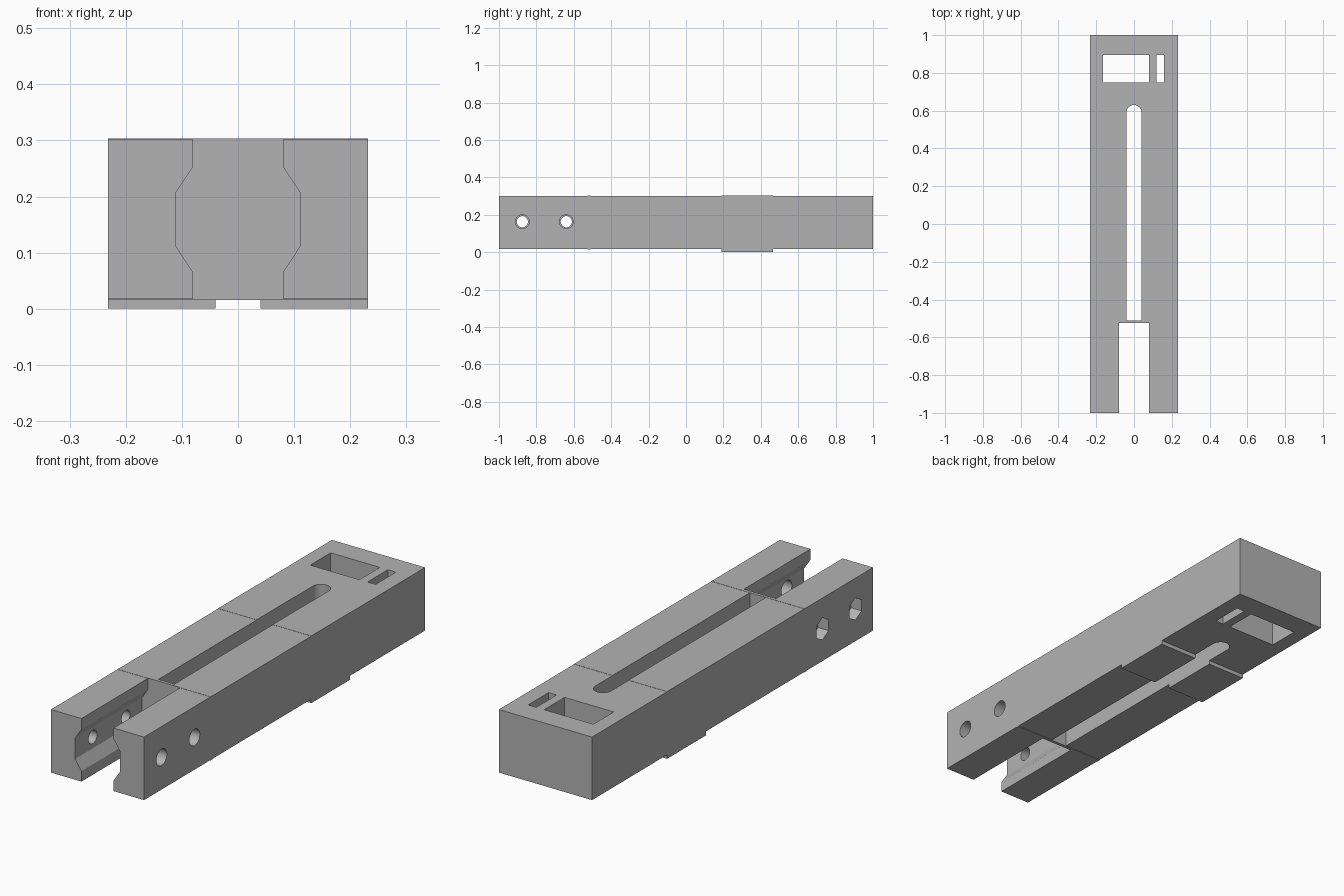
import bpy, bmesh, math
from mathutils import Vector

if "Cube" in bpy.data.objects:
    bpy.data.objects.remove(bpy.data.objects["Cube"])

W, Z0, Z1 = 0.232, 0.018, 0.302

grey = bpy.data.materials.new("plain_grey")
grey.diffuse_color = (0.45, 0.45, 0.45, 1)
grey.use_nodes = True
grey.node_tree.nodes["Principled BSDF"].inputs["Base Color"].default_value = grey.diffuse_color


def prism(name, points, direction):
    """Extrude a closed 3D outline along a direction."""
    bm = bmesh.new()
    face = bm.faces.new([bm.verts.new(p) for p in points])
    ext = bmesh.ops.extrude_face_region(bm, geom=[face])
    verts = [v for v in ext["geom"] if isinstance(v, bmesh.types.BMVert)]
    bmesh.ops.translate(bm, verts=verts, vec=Vector(direction))
    bmesh.ops.recalc_face_normals(bm, faces=bm.faces[:])
    me = bpy.data.meshes.new(name)
    bm.to_mesh(me)
    bm.free()
    ob = bpy.data.objects.new(name, me)
    bpy.context.collection.objects.link(ob)
    return ob


def rect(x0, x1, y0, y1):
    return [(x0, y0), (x1, y0), (x1, y1), (x0, y1)]


def vertical(name, outline):
    return prism(name, [(x, y, -0.1) for x, y in outline], (0, 0, 0.6))


def crosswise(name, y, radius, sides, x0, x1):
    pts = [(x0, y + radius * math.sin(2 * math.pi * i / sides),
            0.163 + radius * math.cos(2 * math.pi * i / sides)) for i in range(sides)]
    return prism(name, pts, (x1 - x0, 0, 0))


# Body: side outline with the raised foot and slim collar
e = 0.001
side = [(-1, Z0), (-0.527, Z0), (-0.527, Z0 - 0.002), (-0.511, Z0 - 0.002), (-0.511, Z0),
        (0.19, Z0), (0.19, 0), (0.466, 0), (0.466, Z0), (1, Z0), (1, Z1),
        (0.466, Z1), (0.466, Z1 + e), (0.19, Z1 + e), (0.19, Z1),
        (-0.511, Z1), (-0.511, Z1 + e), (-0.527, Z1 + e), (-0.527, Z1), (-1, Z1)]
body = prism("clamp_body", [(-W, y, z) for y, z in side], (2 * W, 0, 0))
body.data.materials.append(grey)

# Jaw opening with a bevelled recess on both cheeks
half = [(0.08, -0.1), (0.08, 0.065), (0.111, 0.112), (0.111, 0.207), (0.08, 0.253), (0.08, 0.5)]
jaw = half + [(-x, z) for x, z in reversed(half)]
cutters = [prism("jaw_cutter", [(x, -1.1, z) for x, z in jaw], (0, 0.575, 0))]

# Long slot with one rounded end
arc = [(0.04 * math.cos(math.pi * i / 24), 0.59 + 0.04 * math.sin(math.pi * i / 24))
       for i in range(25)]
cutters.append(vertical("slot_cutter", [(-0.04, -0.511), (0.04, -0.511)] + arc))

# Windows at the back
cutters.append(vertical("window_cutter", rect(-0.165, 0.08, 0.75, 0.895)))
cutters.append(vertical("small_window_cutter", rect(0.12, 0.16, 0.75, 0.895)))

# Bolt holes: wide on the right, narrow with a nut pocket on the left
for y in (-0.875, -0.64):
    cutters.append(crosswise("right_hole_cutter", y, 0.037, 32, 0, 0.3))
    cutters.append(crosswise("left_hole_cutter", y, 0.03, 32, -0.3, 0))
    cutters.append(crosswise("nut_pocket_cutter", y, 0.05, 6, -0.3, -0.18))

for c in cutters:
    c.hide_render = True
    c.hide_set(True)
    mod = body.modifiers.new(c.name, 'BOOLEAN')
    mod.operation = 'DIFFERENCE'
    mod.solver = 'EXACT'
    mod.object = c

# Apply the cuts, drop the cutters, smooth only the round walls
bpy.context.view_layer.objects.active = body
body.select_set(True)
for mod in list(body.modifiers):
    bpy.ops.object.modifier_apply(modifier=mod.name)
for c in cutters:
    bpy.data.objects.remove(c)
bpy.ops.object.shade_smooth_by_angle(angle=math.radians(25))
